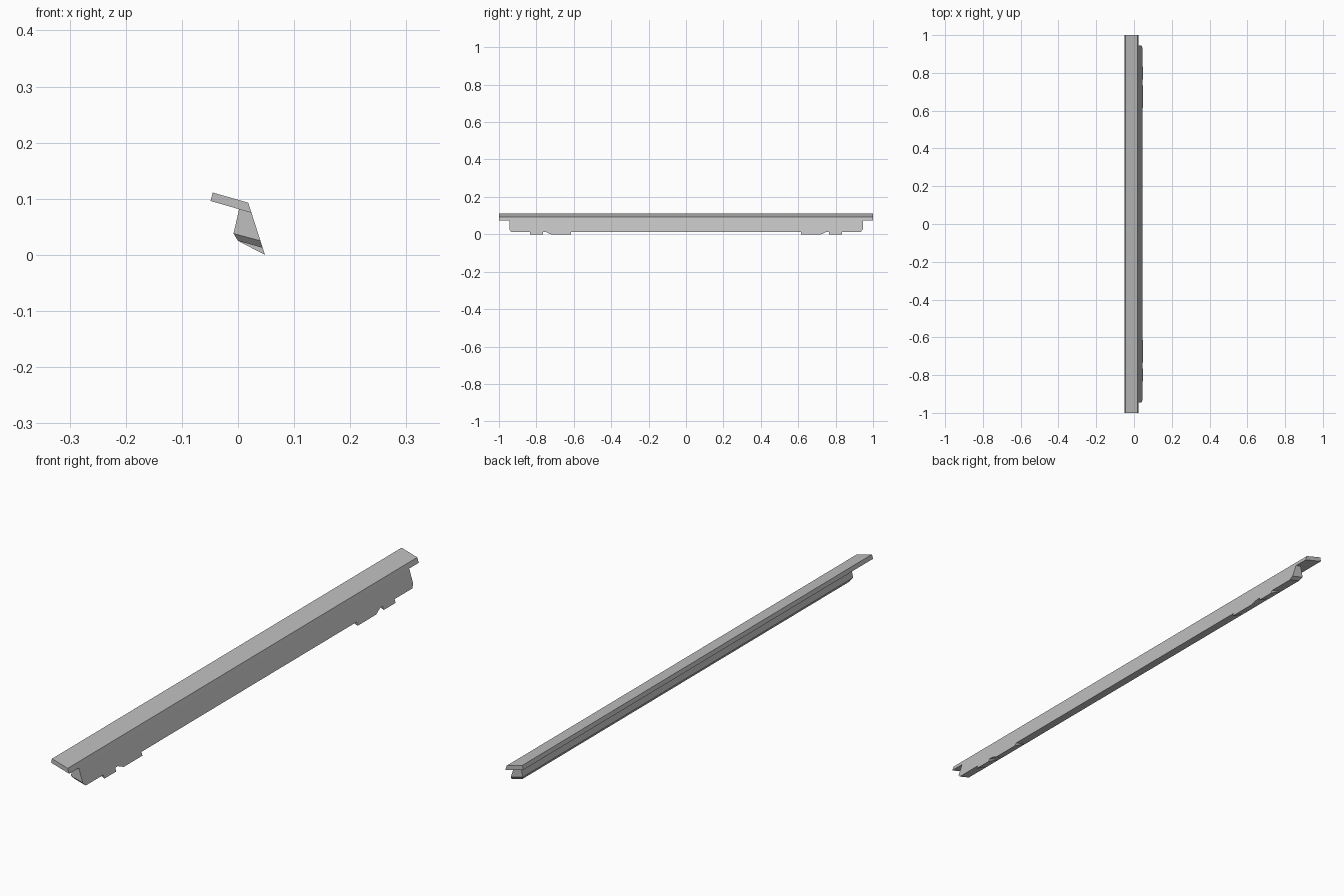
import bpy
import bmesh

cube = bpy.data.objects.get("Cube")
if cube:
    bpy.data.objects.remove(cube, do_unlink=True)

GREY = (0.52, 0.52, 0.52, 1)
grey = bpy.data.materials.new("plain grey")
grey.use_nodes = True
grey.diffuse_color = GREY
grey.node_tree.nodes["Principled BSDF"].inputs["Base Color"].default_value = GREY


def loft(name, sections):
    """Skin a row of (y, profile) cross-sections and cap both ends."""
    bm = bmesh.new()
    rings = [[bm.verts.new((x, y, z)) for x, z in profile] for y, profile in sections]
    n = len(rings[0])
    for a, b in zip(rings, rings[1:]):
        for i in range(n):
            j = (i + 1) % n
            bm.faces.new((a[i], a[j], b[j], b[i]))
    bm.faces.new(rings[0])
    bm.faces.new(rings[-1])
    bmesh.ops.remove_doubles(bm, verts=bm.verts, dist=0.00001)
    bmesh.ops.recalc_face_normals(bm, faces=bm.faces)
    mesh = bpy.data.meshes.new(name)
    bm.to_mesh(mesh)
    bm.free()
    mesh.materials.append(grey)
    obj = bpy.data.objects.new(name, mesh)
    bpy.context.collection.objects.link(obj)
    return obj


# Corners shared by the parts (x, z)
plate_edge = (0.024, 0.075)
inner_top = (0.002, 0.0815)
inner_low = (-0.008, 0.038)
heel = (0.0, 0.025)
toe = (0.044, 0.0125)
toe_raised = (0.04, 0.025)
tab_tip = (0.048, 0.0)

# Sloping top plate, full length
plate = [(-0.049, 0.096), (-0.045, 0.111), (0.018, 0.093), plate_edge]
loft("top_plate", [(-1, plate), (1, plate)])

# Body under the plate, its lower corners chamfered at both ends
full = [inner_top, inner_low, heel, toe, plate_edge]
cut = [inner_top, inner_low, inner_low, toe_raised, plate_edge]
loft("body", [(-0.945, cut), (-0.934, full), (0.934, full), (0.945, cut)])

# Wedge tabs along the bottom edge, a pair near each end
wedge = [heel, toe, tab_tip]
flat = [heel, toe, (0.0441, 0.0122)]
for side, label in ((-1, "front"), (1, "back")):
    loft(label + "_outer_tab", [(side * 0.765, wedge), (side * 0.833, wedge)])
    loft(label + "_inner_tab", [(side * 0.615, wedge), (side * 0.722, wedge),
                                (side * 0.75, flat)])
